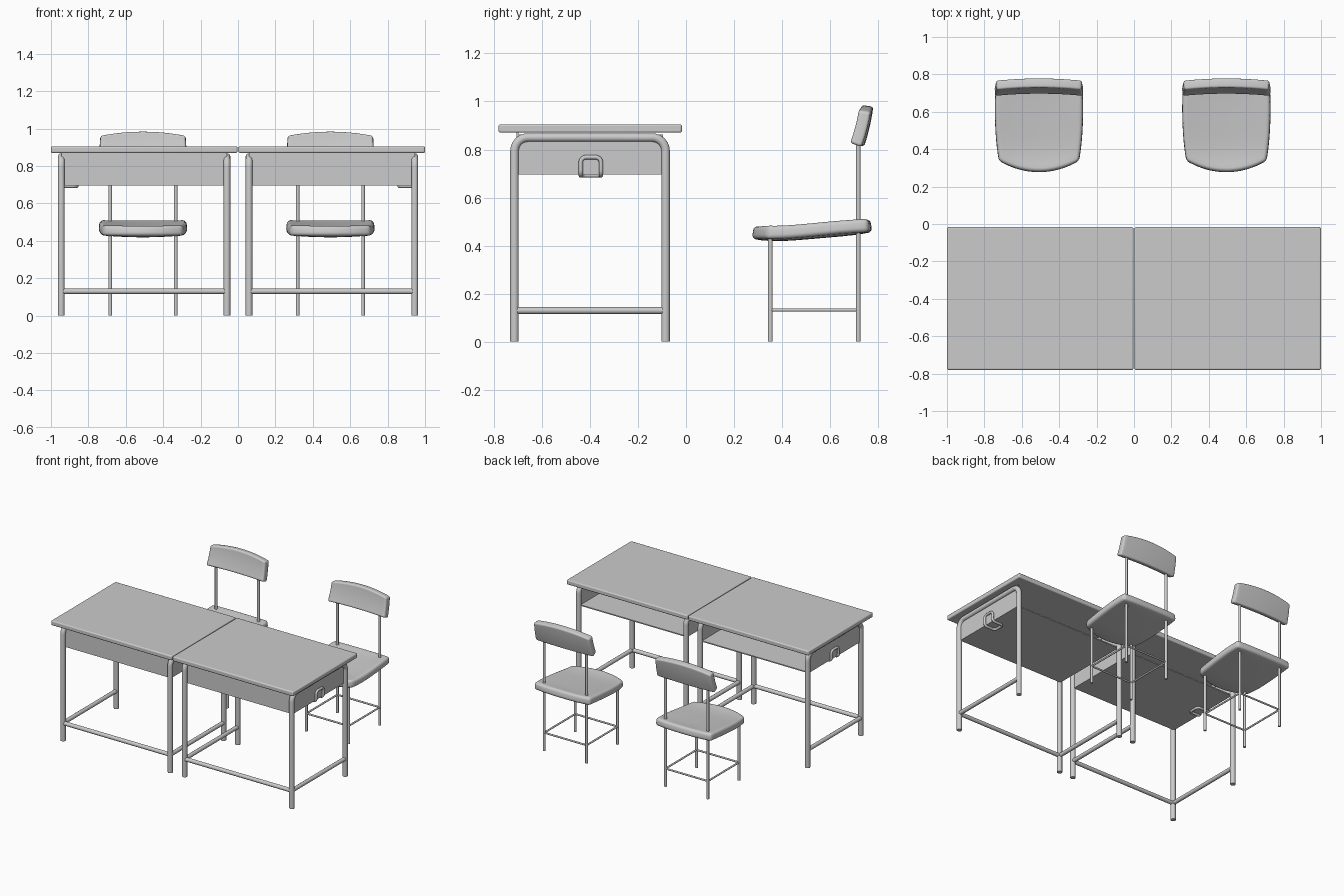
import bpy, bmesh
from mathutils import Vector

if "Cube" in bpy.data.objects:
    bpy.data.objects.remove(bpy.data.objects["Cube"])


def finish(ob, mirror=False, angle=0.6):
    if mirror:
        ob.modifiers.new("Mirror", 'MIRROR')  # across x = 0
    bpy.ops.object.select_all(action='DESELECT')
    ob.select_set(True)
    bpy.context.view_layer.objects.active = ob
    bpy.ops.object.shade_smooth_by_angle(angle=angle)
    return ob


def mesh_object(name, bm):
    me = bpy.data.meshes.new(name)
    bm.to_mesh(me)
    bm.free()
    ob = bpy.data.objects.new(name, me)
    bpy.context.collection.objects.link(ob)
    return ob


def bevel(ob, width, segments=3):
    m = ob.modifiers.new("Bevel", 'BEVEL')
    m.width, m.segments, m.limit_method = width, segments, 'ANGLE'
    m.angle_limit = 0.9


def box(name, lo, hi, edge=0.0):
    lo, hi = Vector(lo), Vector(hi)
    bm = bmesh.new()
    bmesh.ops.create_cube(bm, size=1)
    for v in bm.verts:
        v.co = (lo + hi) / 2 + v.co * (hi - lo)
    ob = mesh_object(name, bm)
    if edge:
        bevel(ob, edge)
    return finish(ob, mirror=True)


def fillet(pts, radius, cyclic=False, steps=6):
    pts = [Vector(p) for p in pts]
    n, out = len(pts), []
    for i, p in enumerate(pts):
        if radius == 0 or (not cyclic and i in (0, n - 1)):
            out.append(p)
            continue
        a = p + (pts[i - 1] - p).normalized() * radius
        b = p + (pts[(i + 1) % n] - p).normalized() * radius
        # arc of a right-angle bend
        c = a + b - p
        for k in range(steps + 1):
            t = k / steps
            out.append(c + (a.lerp(b, t) - c).normalized() * radius)
    return out


def tube(name, pts, r, radius=0.0, cyclic=False, mirror=False):
    cu = bpy.data.curves.new(name, 'CURVE')
    cu.dimensions = '3D'
    cu.bevel_depth, cu.bevel_resolution, cu.use_fill_caps = r, 3, True
    path = fillet(pts, radius, cyclic)
    sp = cu.splines.new('POLY')
    sp.points.add(len(path) - 1)
    for q, p in zip(sp.points, path):
        q.co = (*p, 1)
    sp.use_cyclic_u = cyclic
    ob = bpy.data.objects.new(name, cu)
    bpy.context.collection.objects.link(ob)
    bpy.ops.object.select_all(action='DESELECT')
    ob.select_set(True)
    bpy.context.view_layer.objects.active = ob
    bpy.ops.object.convert(target='MESH')
    return finish(bpy.context.view_layer.objects.active, mirror, 0.9)


def shaped_pad(name, shape, thickness, edge, cx):
    # curved sheet shape(u, v), thickened and rounded
    bm = bmesh.new()
    bmesh.ops.create_grid(bm, x_segments=16, y_segments=12, size=1)
    for v in bm.verts:
        v.co = Vector(shape(v.co.x, v.co.y))
    ob = mesh_object(name, bm)
    ob.location.x = cx
    m = ob.modifiers.new("Solidify", 'SOLIDIFY')
    m.thickness, m.offset = thickness, -1
    bevel(ob, edge, 4)
    return finish(ob, angle=0.9)


# Desks: right one modelled, left one mirrored
X_IN, X_OUT, Y_FRONT, Y_BACK = 0.059, 0.945, -0.714, -0.085
box("desk_top", (0.003, -0.78, 0.87), (1.0, -0.017, 0.905), 0.008)

# bent leg frames and low side bars
for side, x in (("inner", X_IN), ("outer", X_OUT)):
    tube(f"desk_{side}_leg_frame",
         [(x, Y_FRONT, 0), (x, Y_FRONT, 0.85), (x, Y_BACK, 0.85), (x, Y_BACK, 0)],
         0.0185, 0.055, mirror=True)
    tube(f"desk_{side}_side_bar", [(x, Y_FRONT, 0.13), (x, Y_BACK, 0.13)],
         0.015, mirror=True)
tube("desk_front_bar", [(X_IN, Y_FRONT, 0.13), (X_OUT, Y_FRONT, 0.13)],
     0.015, mirror=True)

# book shelf, open towards the chairs
T = 0.008
box("shelf_bottom", (X_IN, -0.705, 0.697), (X_OUT, -0.095, 0.697 + T))
box("shelf_front", (X_IN, -0.705, 0.697), (X_OUT, -0.705 + T, 0.872))
for side, x in (("inner", X_IN), ("outer", X_OUT - T)):
    box(f"shelf_{side}_side", (x, -0.705, 0.697), (x + T, -0.095, 0.862))

# bag hook: wire loop down the outer side and under the shelf
HX, HY0, HY1, HZ = X_OUT + 0.008, -0.438, -0.354, 0.692
tube("bag_hook",
     [(0.862, HY0, HZ), (HX, HY0, HZ), (HX, HY0, 0.768),
      (HX, HY1, 0.768), (HX, HY1, HZ), (0.862, HY1, HZ)],
     0.009, 0.022, cyclic=True, mirror=True)


# Chairs
def seat_shape(u, v):
    t = (v + 1) / 2
    half = 0.235 - 0.022 * (1 - t) ** 3 - 0.006 * t ** 3
    y0 = 0.283 + 0.055 * u * u
    y1 = 0.766 - 0.008 * u ** 4
    s = t * t * (3 - 2 * t)
    dip = 0.014 * (1 - u * u) * (1 - v ** 4)
    return half * u, y0 + (y1 - y0) * t, 0.483 + 0.028 * s - dip


def backrest_shape(u, v):
    t = (v + 1) / 2
    half = 0.234 - 0.008 * t
    z0, z1 = 0.828, 0.985 - 0.022 * u * u
    y = 0.694 + 0.036 * t - 0.012 * u * u + 0.004 * (1 - v * v)
    return half * u, y, z0 + (z1 - z0) * t


for label, cx in (("left", -0.508), ("right", 0.494)):
    shaped_pad(f"{label}_chair_seat", seat_shape, 0.055, 0.018, cx)
    shaped_pad(f"{label}_chair_backrest", backrest_shape, 0.05, 0.016, cx)
    xs, yf, yb = (cx - 0.175, cx + 0.175), 0.351, 0.717
    for i, x in enumerate(xs):
        tube(f"{label}_chair_front_leg_{i}", [(x, yf, 0), (x, yf, 0.46)], 0.01)
        tube(f"{label}_chair_back_post_{i}", [(x, yb, 0), (x, yb, 0.87)], 0.01)
        tube(f"{label}_chair_side_stretcher_{i}",
             [(x, yf, 0.132), (x, yb, 0.132)], 0.0065)
    for end, y in (("front", yf), ("back", yb)):
        tube(f"{label}_chair_{end}_stretcher",
             [(xs[0], y, 0.132), (xs[1], y, 0.132)], 0.0065)
